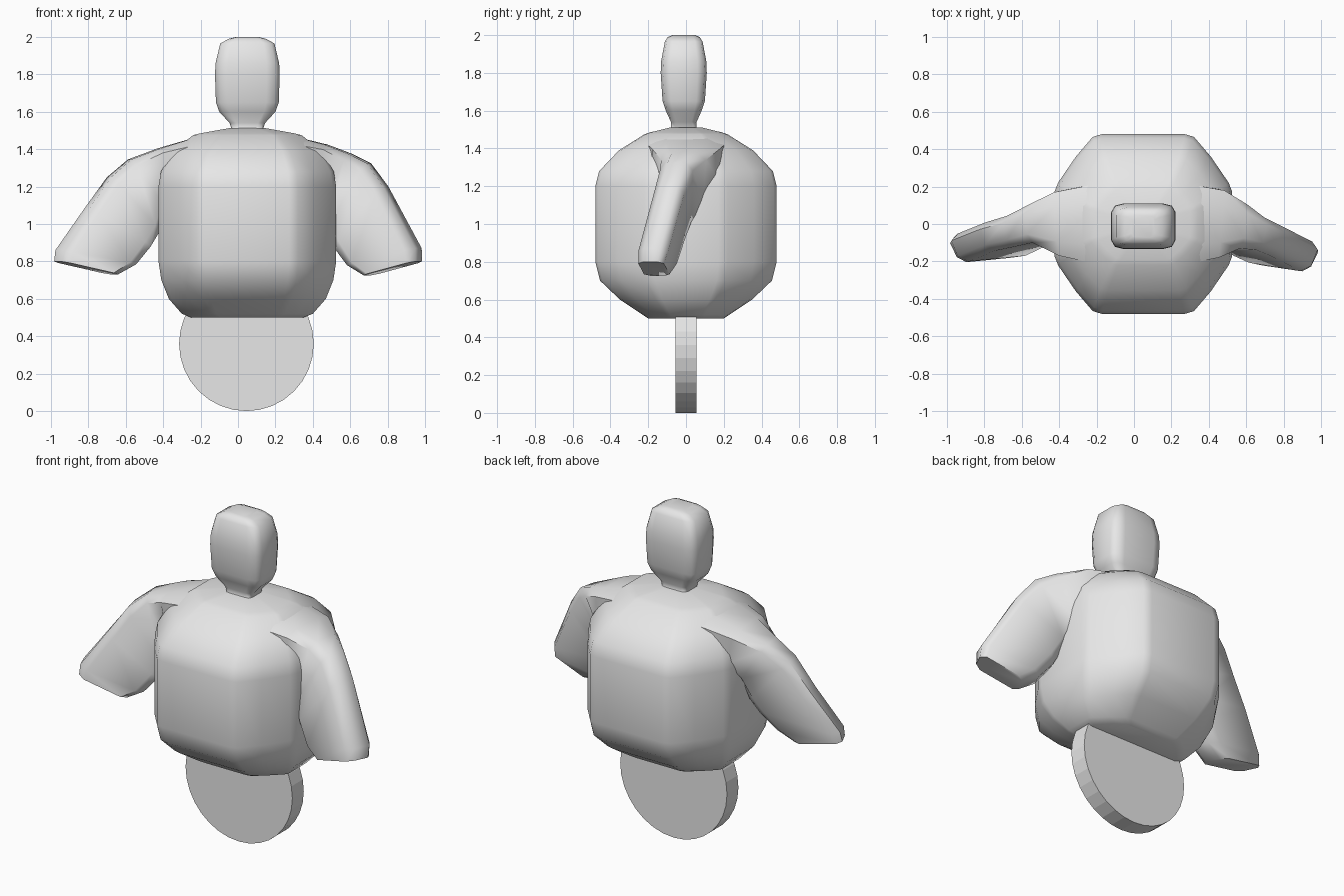
import bpy, bmesh, math
from mathutils import Vector

cube = bpy.data.objects.get("Cube")
if cube:
    bpy.data.objects.remove(cube, do_unlink=True)

grey = bpy.data.materials.new("plain grey")
grey.use_nodes = True
grey.diffuse_color = (0.8, 0.8, 0.8, 1)
grey.node_tree.nodes["Principled BSDF"].inputs["Base Color"].default_value = (0.8, 0.8, 0.8, 1)

MID_X = 0.05


def loft(name, rings, smooth=True):
    """Skin a stack of equal-length rings and cap both ends."""
    bm = bmesh.new()
    loops = [[bm.verts.new(p) for p in ring] for ring in rings]
    n = len(loops[0])
    for a, b in zip(loops, loops[1:]):
        for i in range(n):
            j = (i + 1) % n
            bm.faces.new((a[i], a[j], b[j], b[i]))
    bm.faces.new(loops[0])
    bm.faces.new(loops[-1])
    bmesh.ops.recalc_face_normals(bm, faces=bm.faces)
    mesh = bpy.data.meshes.new(name)
    bm.to_mesh(mesh)
    bm.free()
    mesh.materials.append(grey)
    obj = bpy.data.objects.new(name, mesh)
    bpy.context.collection.objects.link(obj)
    if smooth:
        bpy.ops.object.select_all(action='DESELECT')
        obj.select_set(True)
        bpy.context.view_layer.objects.active = obj
        bpy.ops.object.shade_smooth_by_angle(angle=math.radians(55))
    return obj


def full_section(quarter):
    """Mirror a quarter outline (from front/back edge to side) into a closed one."""
    right = quarter + [(x, -y) for x, y in reversed(quarter)]
    return right + [(-x, y) for x, y in reversed(right)]


def stack(section, levels, mid_y=0):
    """Scale one section to each (z, half width, half depth) level."""
    return [[(MID_X + x * hx, mid_y + y * hy, z) for x, y in section]
            for z, hx, hy in levels]


# Bulky eight-sided torso
torso_section = full_section([(0.47, 1), (0.57, 0.97), (0.76, 0.75), (0.96, 0.46), (1, 0.36)])
loft("torso", stack(torso_section, [
    (0.5, 0.3, 0.2), (0.52, 0.35, 0.23), (0.6, 0.42, 0.35), (0.7, 0.46, 0.455),
    (0.8, 0.475, 0.48), (1.2, 0.475, 0.48), (1.28, 0.462, 0.46),
    (1.39, 0.4, 0.355), (1.475, 0.29, 0.22), (1.485, 0.25, 0.19), (1.512, 0.1, 0.08)]))

# Head with a pinched neck
head_section = full_section([(0.6, 1), (0.88, 0.9), (1, 0.6)])
loft("head_and_neck", stack(head_section, [
    (1.47, 0.12, 0.09), (1.51, 0.085, 0.068), (1.54, 0.095, 0.068),
    (1.6, 0.15, 0.095), (1.65, 0.168, 0.112), (1.8, 0.173, 0.122),
    (1.86, 0.17, 0.12), (1.965, 0.145, 0.1), (1.99, 0.1, 0.085), (2.0, 0.06, 0.06)],
    mid_y=-0.012))

# Arms: each station is outer edge, inner edge, half thickness
arm_section = [(0.12, 1), (0.88, 1), (1, 0.55), (1, -0.55),
               (0.88, -1), (0.12, -1), (0, -0.55), (0, 0.55)]


def arm(name, side, stations):
    rings = []
    for i, (outer, inner, half) in enumerate(stations):
        outer, inner = Vector(outer), Vector(inner)
        across = Vector((side * 0.48 * i / (len(stations) - 1), 1, 0)).normalized()
        rings.append([inner.lerp(outer, u) + across * v * half for u, v in arm_section])
    loft(name, rings)


arm("left_arm", 1, [
    ((0.25, 0, 1.48), (0.3, 0, 1.1), 0.22),
    ((0.47, 0, 1.425), (0.46, 0, 1.2), 0.18),
    ((0.6, -0.01, 1.375), (0.47, -0.03, 1.08), 0.12),
    ((0.7, -0.05, 1.325), (0.49, -0.06, 0.97), 0.09),
    ((0.79, -0.09, 1.2), (0.53, -0.09, 0.87), 0.085),
    ((0.965, -0.18, 0.87), (0.6, -0.12, 0.78), 0.085),
    ((0.965, -0.19, 0.8), (0.69, -0.15, 0.725), 0.075)])
arm("right_arm", -1, [
    ((-0.17, 0, 1.48), (-0.2, 0, 1.1), 0.22),
    ((-0.42, 0, 1.405), (-0.38, 0, 1.2), 0.17),
    ((-0.58, 0, 1.345), (-0.4, -0.01, 1.08), 0.1),
    ((-0.69, -0.04, 1.25), (-0.43, -0.03, 0.96), 0.085),
    ((-0.81, -0.07, 1.08), (-0.48, -0.05, 0.88), 0.08),
    ((-0.96, -0.13, 0.86), (-0.56, -0.09, 0.785), 0.08),
    ((-0.965, -0.14, 0.8), (-0.66, -0.11, 0.73), 0.075)])

# Single flat-rimmed wheel under the torso
SIDES, RADIUS = 32, 0.36
angles = [2 * math.pi * i / SIDES for i in range(SIDES)]
loft("wheel", [[(0.045 + RADIUS * math.cos(a), y, RADIUS + RADIUS * math.sin(a))
                for a in angles] for y in (-0.055, 0.055)], smooth=False)
